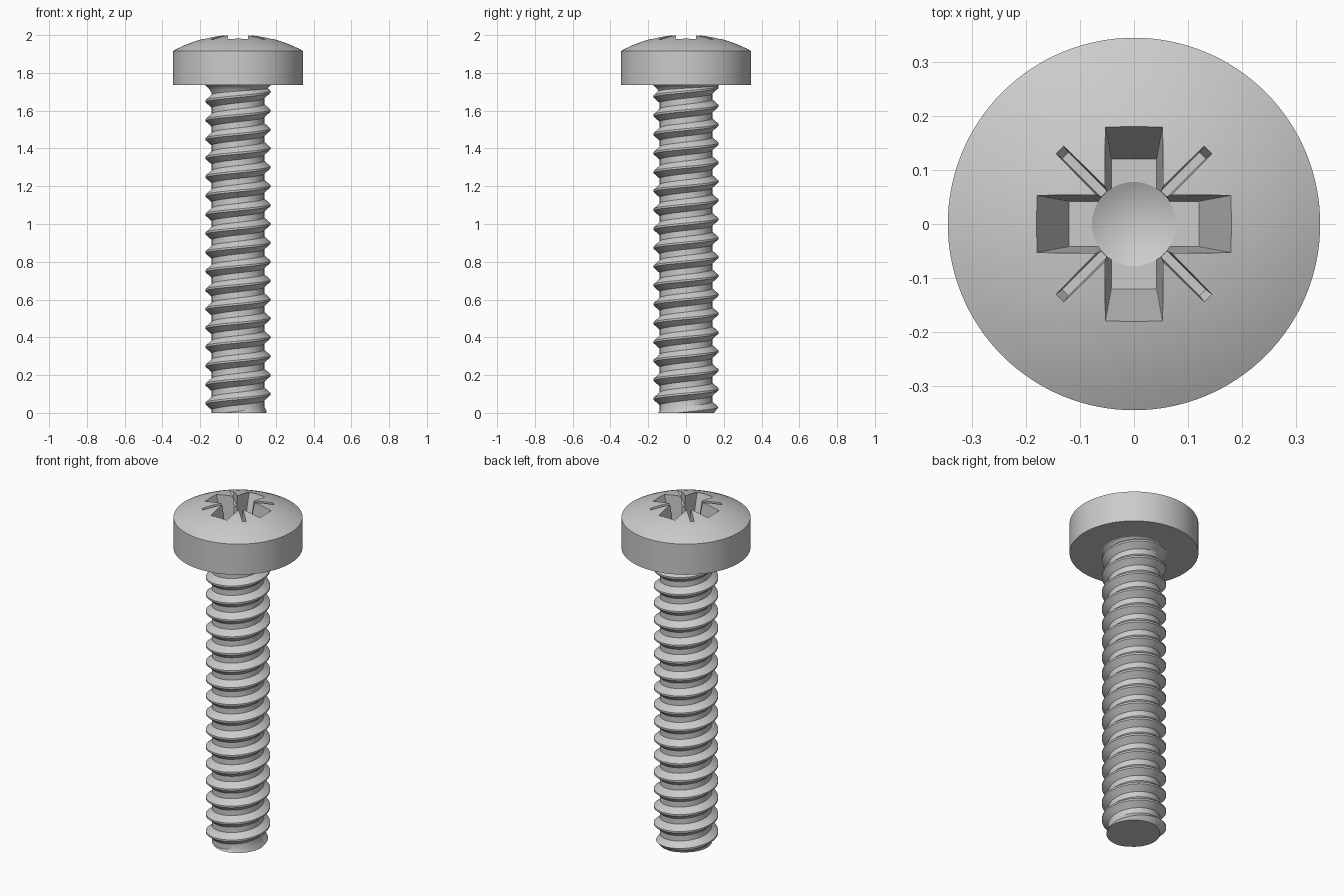
import bpy, bmesh, math

if "Cube" in bpy.data.objects:
    bpy.data.objects.remove(bpy.data.objects["Cube"])

SEG = 96
PITCH, Z_HEAD = 0.1, 1.735
R_CREST, R_ROOT = 0.172, 0.139


def make_object(name, bm):
    bmesh.ops.recalc_face_normals(bm, faces=bm.faces)
    mesh = bpy.data.meshes.new(name)
    bm.to_mesh(mesh)
    bm.free()
    obj = bpy.data.objects.new(name, mesh)
    bpy.context.collection.objects.link(obj)
    return obj


def smooth(obj, angle):
    bpy.ops.object.select_all(action='DESELECT')
    obj.select_set(True)
    bpy.context.view_layer.objects.active = obj
    bpy.ops.object.shade_smooth_by_angle(angle=math.radians(angle))


def lathe(name, profile, seg=SEG):
    """Closed solid of revolution from (radius, z) points."""
    bm = bmesh.new()
    rings = []
    for r, z in profile:
        if r == 0:
            rings.append([bm.verts.new((0, 0, z))] * seg)
        else:
            rings.append([bm.verts.new((r * math.cos(2 * math.pi * i / seg),
                                        r * math.sin(2 * math.pi * i / seg), z)) for i in range(seg)])
    for a, b in zip(rings, rings[1:]):
        for i in range(seg):
            j = (i + 1) % seg
            bm.faces.new(list(dict.fromkeys((a[i], a[j], b[j], b[i]))))
    for ring in (rings[0], rings[-1]):
        if ring[0] is not ring[1]:
            bm.faces.new(ring)
    return make_object(name, bm)


def tapered_box(name, z0, l0, w0, z1, l1, w1, angle):
    """Box with different half length / half width at bottom and top."""
    bm = bmesh.new()
    bmesh.ops.create_cube(bm, size=2)
    c, s = math.cos(angle), math.sin(angle)
    for v in bm.verts:
        l, w, z = (l1, w1, z1) if v.co.z > 0 else (l0, w0, z0)
        x, y = v.co.x * l, v.co.y * w
        v.co = (x * c - y * s, x * s + y * c, z)
    return make_object(name, bm)


# Head: fillet under the head, flat underside, straight rim, domed top
fillet = [(R_ROOT, 1.69), (0.146, 1.705), (0.155, 1.718), (0.165, 1.729), (0.176, Z_HEAD)]
R_DOME, APEX = 0.72, 2.004
dome = []
for k in range(13):
    r = 0.345 * (1 - k / 12)
    dome.append((r, APEX - R_DOME + math.sqrt(R_DOME ** 2 - r * r)))
head = lathe("screw_head", fillet + [(0.345, Z_HEAD)] + dome, 128)

# Drive recess: conical centre, cross arms and thin diagonal slots
cutters = [lathe("recess_centre", [(0, 1.76), (0.078, 1.80), (0.079, 2.05)], 48)]
for a in (0, math.pi / 2):
    cutters.append(tapered_box("recess_arm", 1.80, 0.12, 0.042, 2.04, 0.20, 0.0567, a))
for a in (math.pi / 4, -math.pi / 4):
    cutters.append(tapered_box("recess_slot", 1.945, 0.18, 0.008, 2.02, 0.213, 0.0125, a))
bpy.context.view_layer.objects.active = head
for cutter in cutters:
    cutter.hide_render = True
    mod = head.modifiers.new("cut", 'BOOLEAN')
    mod.operation, mod.solver, mod.object = 'DIFFERENCE', 'EXACT', cutter
    bpy.ops.object.modifier_apply(modifier=mod.name)
    bpy.data.objects.remove(cutter)
smooth(head, 20)


# Threaded shank: right-hand helical surface with a chamfered tip
def thread_radius(z, turn):
    d = abs((z / PITCH - turn + 0.5) % 1 - 0.5)
    t = min(max((d - 0.05) / 0.29, 0), 1)
    r = R_CREST + (R_ROOT - R_CREST) * t
    return min(r, 0.148 + z * 0.8)


offsets = (-0.34, -0.05, 0.05, 0.34)
levels = [k + o for k in range(-1, int(Z_HEAD / PITCH) + 2) for o in offsets]
bm = bmesh.new()
cols = []
for i in range(SEG + 1):
    turn = i / SEG
    # the last column is the first one shifted up by one full thread
    col = []
    for lv in levels:
        z = min(max((lv + turn) * PITCH, 0), Z_HEAD)
        r = thread_radius(z, turn)
        ang = 2 * math.pi * turn
        col.append(bm.verts.new((r * math.cos(ang), r * math.sin(ang), z)))
    cols.append(col)
for a, b in zip(cols, cols[1:]):
    for k in range(len(levels) - 1):
        bm.faces.new((a[k], b[k], b[k + 1], a[k + 1]))
bmesh.ops.remove_doubles(bm, verts=bm.verts, dist=1e-5)
bottom = [e for e in bm.edges if e.is_boundary and all(v.co.z < 1e-4 for v in e.verts)]
bmesh.ops.holes_fill(bm, edges=bottom, sides=0)
shank = make_object("threaded_shank", bm)
smooth(shank, 30)
